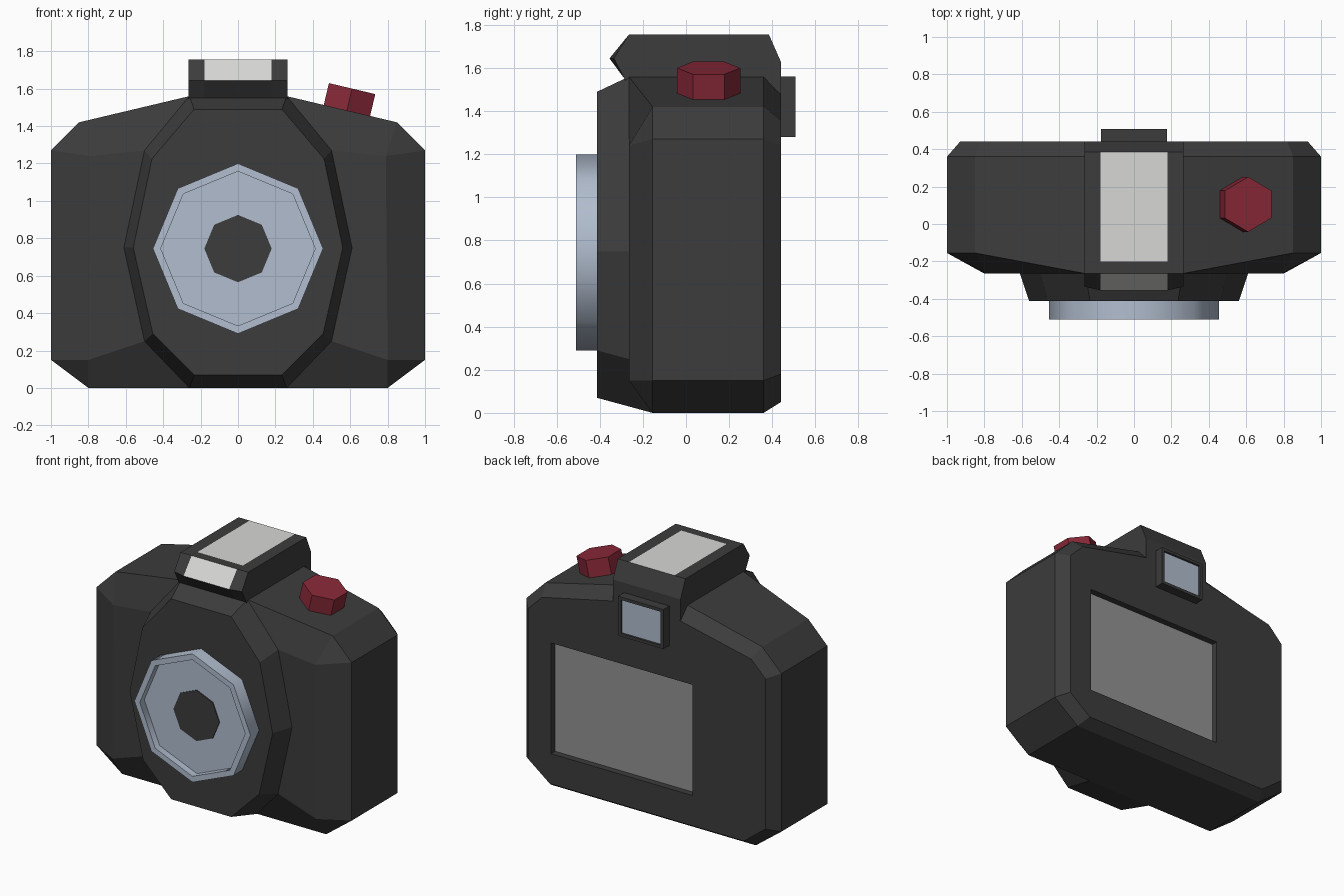
import bpy, bmesh, math
from mathutils import Matrix, Vector

cube = bpy.data.objects.get("Cube")
if cube:
    bpy.data.objects.remove(cube, do_unlink=True)


def material(name, r, g, b):
    m = bpy.data.materials.new(name)
    m.use_nodes = True
    m.diffuse_color = (r, g, b, 1)
    m.node_tree.nodes["Principled BSDF"].inputs["Base Color"].default_value = (r, g, b, 1)
    return m


DARK = material("charcoal", 0.045, 0.045, 0.045)
LIGHT = material("pale_grey", 0.68, 0.68, 0.66)
GREY = material("screen_grey", 0.29, 0.29, 0.29)
BLUE = material("pale_blue_glass", 0.44, 0.51, 0.62)
RED = material("button_red", 0.25, 0.022, 0.04)


def finish(bm, name, *mats):
    bmesh.ops.recalc_face_normals(bm, faces=bm.faces)
    mesh = bpy.data.meshes.new(name)
    bm.to_mesh(mesh)
    bm.free()
    ob = bpy.data.objects.new(name, mesh)
    bpy.context.collection.objects.link(ob)
    for m in mats:
        mesh.materials.append(m)
    return ob


def box(bm, lo, hi):
    lo, hi = Vector(lo), Vector(hi)
    mat = Matrix.Translation((lo + hi) / 2) @ Matrix.Diagonal((*(hi - lo), 1))
    bmesh.ops.create_cube(bm, size=1, matrix=mat)


def prism(bm, sides, radius, depth, matrix):
    bmesh.ops.create_cone(bm, cap_ends=True, segments=sides, radius1=radius,
                          radius2=radius, depth=depth, matrix=matrix)


def recess(bm, direction, rim, depth):
    """Sink the face turned most towards direction, leaving a flat rim."""
    bm.normal_update()
    face = max(bm.faces, key=lambda f: f.normal.dot(Vector(direction)))
    bmesh.ops.inset_individual(bm, faces=[face], thickness=rim)
    bmesh.ops.inset_individual(bm, faces=[face], thickness=0, depth=-depth)
    return face


def mirrored(p):
    return (-p[0], p[1], p[2])


# Body: half outline, lofted front to back and mirrored
outline = [(.26, 0), (.8, 0), (1, .15), (1, 1.27), (.85, 1.42), (.26, 1.56)]
back_outline = [(.25, .05), (.76, .05), (.93, .18), (.93, 1.245), (.82, 1.355), (.25, 1.48)]
A = [(x, -.265 if z > 1.5 else -.155, z) for x, z in outline]
B = [(x, .36, z) for x, z in outline]
C = [(x, .44, z) for x, z in back_outline]
F0, F1 = (.8, -.265, .15), (.79, -.265, 1.24)
M = [A[0], (.5, -.265, .25), (.61, -.265, .75), (.5, -.265, 1.27), A[5]]
N = [(x, -.413, z) for x, z in [(.235, .07), (.455, .29), (.56, .75), (.46, 1.225), (.235, 1.49)]]

half_faces = [
    [A[0], A[1], F0, M[1]], [A[1], A[2], F0], [A[2], A[3], F1, F0],
    [A[3], A[4], F1], [A[4], A[5], M[3], F1], [F0, F1, M[3], M[2], M[1]],
]
for near, far in ((A, B), (B, C), (M, N)):
    for i in range(len(near) - 1):
        half_faces.append([near[i], near[i + 1], far[i + 1], far[i]])
faces = half_faces + [[mirrored(p) for p in f] for f in half_faces]
for loop in (N, C):
    faces.append(loop + [mirrored(p) for p in reversed(loop)])
for near, far in ((A, B), (B, C), (M, N)):
    for end in (0, -1):
        p, q = near[end], far[end]
        faces.append([p, q, mirrored(q), mirrored(p)])

bm = bmesh.new()
for f in faces:
    bm.faces.new([bm.verts.new(p) for p in f])
bmesh.ops.remove_doubles(bm, verts=bm.verts, dist=.0005)
body = finish(bm, "body", DARK)

# Screen recess cut into the back, with the screen lying in it
bm = bmesh.new()
box(bm, (-.36, .39, .265), (.75, .6, 1.05))
cutter = finish(bm, "screen_cutter", DARK)
cutter.hide_render = True
cutter.hide_viewport = True
cut = body.modifiers.new("screen_recess", "BOOLEAN")
cut.operation = "DIFFERENCE"
cut.solver = "EXACT"
cut.object = cutter
bm = bmesh.new()
box(bm, (-.36, .388, .265), (.75, .394, 1.05))
finish(bm, "screen", GREY)

# Viewfinder hump: side profile in three columns, pale panel in the middle one
profile = [(-.355, 1.645), (-.265, 1.755), (-.2, 1.755), (.385, 1.755),
           (.44, 1.63), (.44, 1.48), (-.265, 1.48), (-.285, 1.55)]
bm = bmesh.new()
columns = []
for x in (-.265, -.178, .178, .265):
    pts = [(y + (.02 if abs(x) > .2 and y < -.3 else 0), z) for y, z in profile]
    columns.append([bm.verts.new((x, y, z)) for y, z in pts])
for c in range(3):
    for i in range(len(profile)):
        j = (i + 1) % len(profile)
        f = bm.faces.new([columns[c][i], columns[c][j], columns[c + 1][j], columns[c + 1][i]])
        f.material_index = int(c == 1 and i in (0, 2))
for c in (0, 3):
    bm.faces.new(columns[c])
finish(bm, "viewfinder_hump", DARK, LIGHT)

# Eyepiece with sunken glass
bm = bmesh.new()
box(bm, (-.177, .4, 1.28), (.177, .507, 1.56))
recess(bm, (0, 1, 0), .03, .015).material_index = 1
finish(bm, "eyepiece", DARK, BLUE)

# Lens: octagonal ring with sunken front and dark aperture
forward = Matrix.Rotation(math.pi / 2, 4, "X")
bm = bmesh.new()
prism(bm, 8, .455, .11, Matrix.Translation((0, -.455, .745)) @ forward)
recess(bm, (0, -1, 0), .042, .05)
lens = finish(bm, "lens", BLUE)
bpy.ops.object.select_all(action="DESELECT")
lens.select_set(True)
bpy.context.view_layer.objects.active = lens
bpy.ops.object.shade_smooth_by_angle(angle=math.radians(50))

bm = bmesh.new()
prism(bm, 8, .18, .008, Matrix.Translation((0, -.462, .745)) @ forward)
finish(bm, "aperture", DARK)

# Shutter button, standing square to the sloping shoulder
tilt = Matrix.Rotation(math.atan2(.14, .59), 4, "Y")
bm = bmesh.new()
prism(bm, 6, .147, .2, Matrix.Translation((.587, .105, 1.503)) @ tilt)
finish(bm, "shutter_button", RED)
